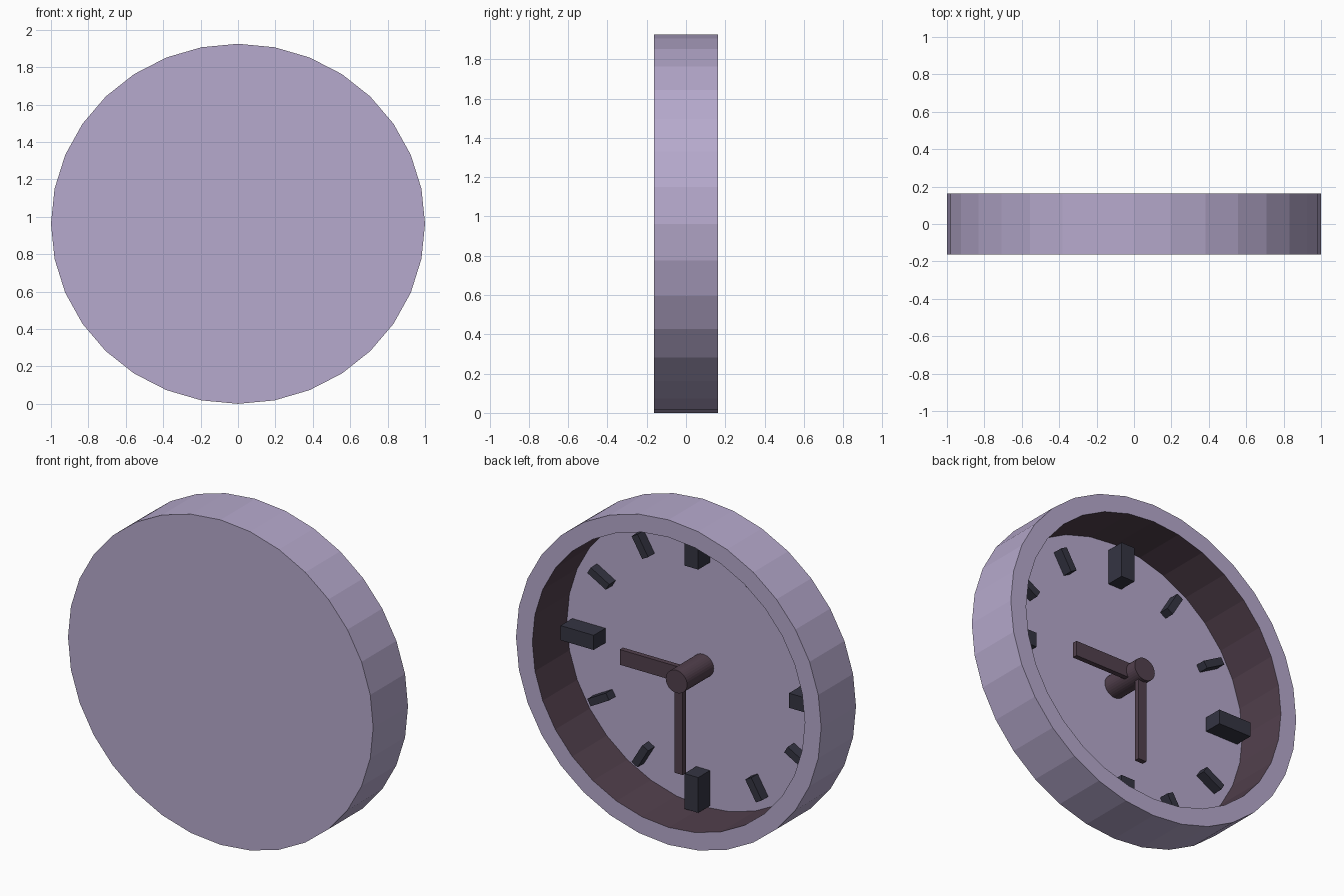
import bpy, bmesh
from math import sin, cos, pi, radians
from mathutils import Matrix

if "Cube" in bpy.data.objects:
    bpy.data.objects.remove(bpy.data.objects["Cube"])

MID = 0.9625      # case centre height, also its vertical squash
DIAL = 0.945      # height of the dial centre
BACK = -0.16      # dial surface


def material(name, rgb):
    m = bpy.data.materials.new(name)
    m.diffuse_color = (*rgb, 1)
    m.use_nodes = True
    m.node_tree.nodes["Principled BSDF"].inputs["Base Color"].default_value = m.diffuse_color
    return m


lavender = material("lavender", (0.47, 0.40, 0.61))
plum = material("plum", (0.085, 0.052, 0.075))
slate = material("slate", (0.035, 0.035, 0.055))


def finish(name, bm, *mats):
    bmesh.ops.recalc_face_normals(bm, faces=bm.faces)
    me = bpy.data.meshes.new(name)
    bm.to_mesh(me)
    bm.free()
    for m in mats:
        me.materials.append(m)
    ob = bpy.data.objects.new(name, me)
    bpy.context.collection.objects.link(ob)
    return ob


def turned(name, rings, zc, squash, sides, mats, wall_mats):
    """Solid made of rings (radius, y) around the y axis, capped at both ends."""
    bm = bmesh.new()
    loops = [[bm.verts.new((r * sin(2 * pi * i / sides), y,
                            zc + squash * r * cos(2 * pi * i / sides)))
              for i in range(sides)] for r, y in rings]
    for a, b, mi in zip(loops, loops[1:], wall_mats):
        for i in range(sides):
            j = (i + 1) % sides
            bm.faces.new((a[i], a[j], b[j], b[i])).material_index = mi
    bm.faces.new(loops[0])
    bm.faces.new(loops[-1])
    return finish(name, bm, *mats)


def bar(name, r0, r1, width, y0, y1, angle, mat, squash=1.0):
    """Box lying radially on the dial from r0 to r1, angle measured from +x."""
    bm = bmesh.new()
    bmesh.ops.create_cube(bm, size=1)
    mtx = (Matrix.Translation((0, 0, DIAL)) @ Matrix.Diagonal((1, 1, squash, 1))
           @ Matrix.Rotation(-angle, 4, 'Y')
           @ Matrix.Translation(((r0 + r1) / 2, (y0 + y1) / 2, 0))
           @ Matrix.Diagonal((r1 - r0, y1 - y0, width, 1)))
    bm.transform(mtx)
    return finish(name, bm, mat)


# Case: dial, dark inner wall, front rim, outer wall, back
turned("clock_case", [(0.893, BACK), (0.893, 0.163), (1.0, 0.163), (1.0, -0.163)],
       MID, MID, 32, (lavender, plum), (1, 0, 0))

# Hour markers, larger at the quarters
for h in range(12):
    a = radians(30 * h)
    if h % 3 == 0:
        bar(f"quarter_marker_{h}", 0.64, 0.857, 0.09, BACK, -0.05, a, slate, MID)
    else:
        bar(f"hour_marker_{h}", 0.675, 0.815, 0.045, BACK, -0.10, a, slate, MID)

# Hub and hands
turned("hub", [(0.07, BACK), (0.07, 0.09)], DIAL - 0.006, MID, 32, (plum,), (0,))
bar("hour_hand", 0.0, 0.42, 0.09, -0.01, 0.02, 0, plum)
bar("minute_hand", 0.0, 0.56, 0.055, 0.04, 0.07, -pi / 2, plum)
